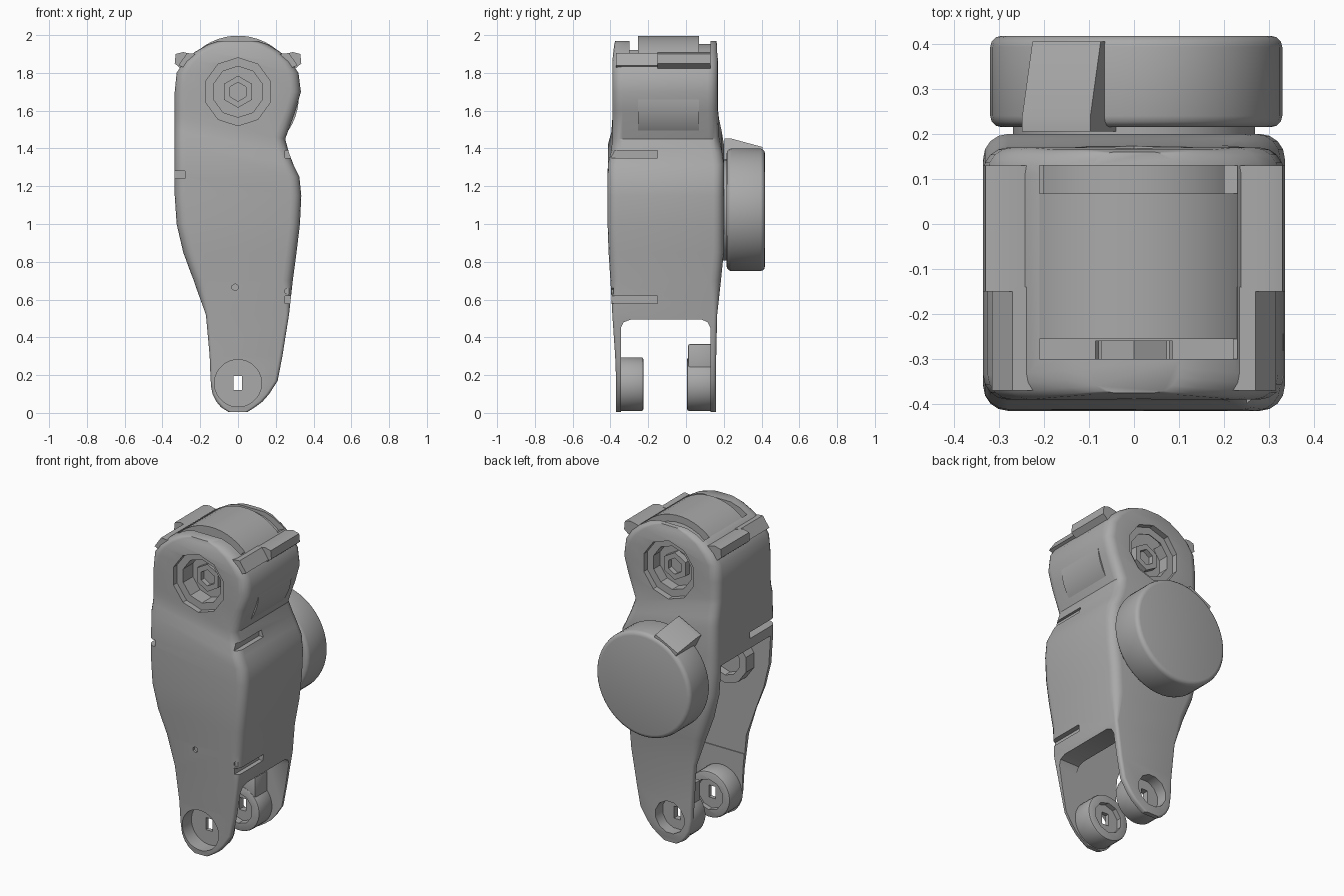
import bpy, bmesh, math
from mathutils import Matrix, Vector

old = bpy.data.objects.get("Cube")
if old:
    bpy.data.objects.remove(old, do_unlink=True)

grey = bpy.data.materials.new("plain grey")
grey.use_nodes = True
grey.diffuse_color = (0.4, 0.4, 0.4, 1)
grey.node_tree.nodes["Principled BSDF"].inputs["Base Color"].default_value = (0.4, 0.4, 0.4, 1)


def make(name, bm):
    bmesh.ops.recalc_face_normals(bm, faces=bm.faces)
    mesh = bpy.data.meshes.new(name)
    bm.to_mesh(mesh)
    bm.free()
    mesh.materials.append(grey)
    obj = bpy.data.objects.new(name, mesh)
    bpy.context.collection.objects.link(obj)
    return obj


def loft(name, rings):
    """Skin a stack of closed rings and cap both ends."""
    bm = bmesh.new()
    rows = [[bm.verts.new(p) for p in ring] for ring in rings]
    n = len(rows[0])
    for a, b in zip(rows, rows[1:]):
        for i in range(n):
            j = (i + 1) % n
            bm.faces.new((a[i], a[j], b[j], b[i]))
    bm.faces.new(rows[0])
    bm.faces.new(rows[-1])
    return make(name, bm)


def prism(name, points, lo, hi, axis="y"):
    def place(p, t):
        return (t, p[0], p[1]) if axis == "x" else (p[0], t, p[1])
    return loft(name, [[place(p, t) for p in points] for t in (lo, hi)])


def box(name, x0, x1, y0, y1, z0, z1):
    return prism(name, [(x0, z0), (x1, z0), (x1, z1), (x0, z1)], y0, y1)


def disc(name, x, z, r, y0, y1, sides=32):
    turn = [2 * math.pi * (i + 0.5) / sides for i in range(sides)]
    return prism(name, [(x + r * math.cos(a), z + r * math.sin(a)) for a in turn], y0, y1)


def apply(obj, mod):
    bpy.context.view_layer.objects.active = obj
    bpy.ops.object.modifier_apply(modifier=mod.name)


def cut(targets, cutter):
    for obj in targets:
        mod = obj.modifiers.new("cut", "BOOLEAN")
        mod.operation = "DIFFERENCE"
        mod.solver = "EXACT"
        mod.object = cutter
        apply(obj, mod)
    bpy.data.objects.remove(cutter, do_unlink=True)


def soften(obj, width, segments=2):
    mod = obj.modifiers.new("bevel", "BEVEL")
    mod.width, mod.segments = width, segments
    mod.limit_method = "ANGLE"
    apply(obj, mod)


# Housing: rounded rectangles stacked upward (z, left x, right x, front y, back y)
levels = [
    (.005, -.05, .05, -.37, .16), (.03, -.09, .09, -.37, .16),
    (.06, -.115, .13, -.37, .16), (.1, -.135, .165, -.37, .16),
    (.17, -.145, .21, -.37, .16), (.3, -.15, .235, -.375, .16),
    (.52, -.17, .27, -.39, .165), (.7, -.235, .29, -.4, .185),
    (.85, -.29, .31, -.41, .2), (1, -.325, .328, -.415, .2),
    (1.15, -.335, .335, -.415, .2), (1.25, -.335, .325, -.415, .2),
    (1.37, -.335, .295, -.412, .2), (1.43, -.335, .27, -.395, .19),
    (1.5, -.335, .25, -.39, .175), (1.6, -.335, .305, -.39, .17),
    (1.7, -.335, .333, -.39, .17), (1.8, -.325, .32, -.39, .17),
    (1.86, -.285, .28, -.39, .17), (1.91, -.23, .225, -.385, .165),
    (1.95, -.16, .16, -.38, .165), (1.97, -.1, .1, -.375, .16)]


def rounded_ring(z, x0, x1, y0, y1):
    r = 0.055 if z > 0.6 else 0.018
    tilt = 0.2 if 1.3 < z < 1.55 else 0  # the neck slopes down to one side
    ring = []
    for k, (cx, cy) in enumerate([(x1 - r, y1 - r), (x0 + r, y1 - r),
                                  (x0 + r, y0 + r), (x1 - r, y0 + r)]):
        for s in range(5):
            a = math.pi / 2 * (k + s / 4)
            x = cx + r * math.cos(a)
            ring.append((x, cy + r * math.sin(a), z - tilt * x))
    return ring


housing = loft("housing", [rounded_ring(*row) for row in levels])

# Fork gap between the two lower arms
cut([housing], prism("fork_gap", [(-.345, -.1), (.13, -.1), (.13, .45), (.115, .48), (.08, .495),
                                  (-.29, .495), (-.33, .48), (-.345, .45)], -1, 1, "x"))
# Inner cavity, open on the low x side
cut([housing], prism("cavity", [(-.6, .4), (.13, .4), (.13, .54), (.215, .6), (.275, .95),
                                (.275, 1.1), (.2, 1.18), (-.6, 1.18)], -.35, .135))
# Pocket for the top drum
cut([housing], box("drum_pocket", -.21, .23, -.3, .13, 1.8, 2.2))
# Stepped joint sockets, front and back of the head
for y, d, floor in ((-.39, 1, .13), (.17, -1, .1)):
    for radius, depth in ((.18, .035), (.135, floor)):
        cut([housing], disc("socket", 0, 1.7, radius, y - d * .1, y + d * depth, 10))
# Latch slots in the sides
for x, z in ((.4, 1.37), (.4, .6), (-.43, 1.26)):
    cut([housing], box("latch_slot", x - .15, x + .15, -.5, -.15, z - .02, z + .02))
# Small pin holes in the front
for x, z in ((-.015, .665), (.265, .645)):
    cut([housing], disc("pin_hole", x, z, .018, -.5, -.385, 6))

# Fork bosses: cupped on both faces, with a square through hole
front_boss = disc("front_fork_boss", 0, .152, .143, -.362, -.225)
back_boss = disc("back_fork_boss", 0, .152, .143, .005, .152)
back_rib = box("back_fork_rib", -.11, .11, .01, .145, .2, .365)
for part in (front_boss, back_boss, back_rib):
    soften(part, .012)
cut([housing, front_boss], disc("front_recess", 0, .157, .125, -.6, -.28))
cut([housing, back_boss, back_rib], disc("back_recess", 0, .157, .1, .09, .5, 12))
cut([front_boss], disc("front_inner_cup", 0, .152, .095, -.255, -.1, 10))
cut([back_boss, back_rib], disc("back_inner_cup", 0, .152, .095, -.1, .05, 10))
cut([housing, front_boss, back_boss], box("axle_hole", -.025, .02, -.7, .7, .12, .195))

# Drum between the head walls
drum = disc("top_drum", 0, 1.675, .322, -.255, .068, 48)
collar = disc("drum_collar", 0, 1.675, .28, .06, .14, 32)
cut([collar], disc("collar_bore", 0, 1.7, .2, -.5, .5, 24))

# Hexagonal bolts deep in the sockets
bolts = []
for name, lo, hi in (("front_bolt", -.3, -.25), ("back_bolt", .06, .11)):
    bolt = disc(name, 0, 1.7, .085, lo, hi, 6)
    shift = math.copysign(.02, lo)
    cut([bolt], disc("bolt_bore", 0, 1.7, .05, lo + shift, hi + shift, 6))
    bolts.append(bolt)

# Latch bars and sloping ledges on both shoulders
clips = []
for side, s in (("left", 1), ("right", -1)):
    clips.append(prism(side + "_latch_bar", [(s * .2, 1.89), (s * .29, 1.91), (s * .33, 1.9),
                                             (s * .335, 1.85), (s * .3, 1.82), (s * .2, 1.82)],
                       -.15, .13))
    clips.append(prism(side + "_shoulder_ledge", [(s * .22, 1.9), (s * .27, 1.905), (s * .315, 1.84),
                                                  (s * .22, 1.8)], -.37, -.14))

# Rear motor cap with hub and cable tab
hub = disc("motor_hub", 0, 1.075, .27, .17, .23, 40)
cap = disc("motor_cap", .005, 1.075, .325, .215, .418, 48)
soften(cap, .025, 3)
tab = prism("motor_cable_tab", [(.205, .1), (.205, .38), (.24, .38), (.405, .33), (.405, .1)],
            -.085, .085, "x")
tab.data.transform(Matrix.Translation(Vector((0, 0, 1.075)))
                   @ Matrix.Rotation(math.radians(-27), 4, "Y"))

# Brackets inside the cavity
post = box("inner_post", -.2, -.12, .02, .1, .88, 1.2)
ring = disc("inner_bearing", -.08, 1, .15, -.36, -.27, 10)
cut([ring], disc("bearing_bore", -.08, 1, .1, -.32, 0, 10))

for obj in [housing, front_boss, back_boss, back_rib, drum, collar, hub, cap, tab, post, ring] + bolts + clips:
    bpy.ops.object.select_all(action="DESELECT")
    obj.select_set(True)
    bpy.context.view_layer.objects.active = obj
    bpy.ops.object.shade_smooth_by_angle(angle=math.radians(32))
